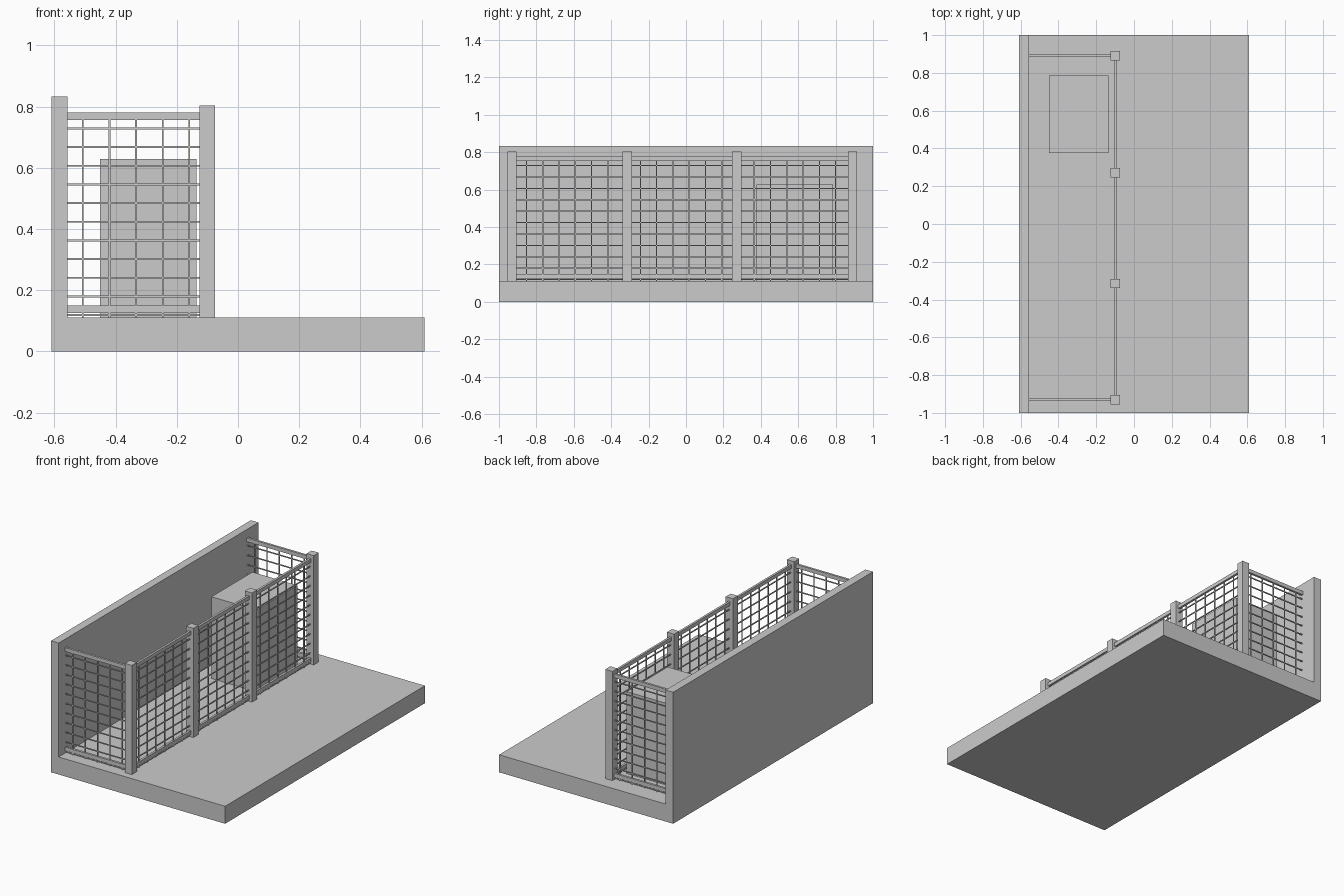
import bpy, bmesh

if "Cube" in bpy.data.objects:
    bpy.data.objects.remove(bpy.data.objects["Cube"])

def add_box(bm, x0, x1, y0, y1, z0, z1):
    v = [bm.verts.new((x, y, z)) for x in (x0, x1) for y in (y0, y1) for z in (z0, z1)]
    for f in ((0, 1, 3, 2), (4, 6, 7, 5), (0, 4, 5, 1), (2, 3, 7, 6), (0, 2, 6, 4), (1, 5, 7, 3)):
        bm.faces.new([v[i] for i in f])

def finish(name, bm):
    bmesh.ops.recalc_face_normals(bm, faces=bm.faces)
    me = bpy.data.meshes.new(name)
    bm.to_mesh(me)
    bm.free()
    ob = bpy.data.objects.new(name, me)
    bpy.context.collection.objects.link(ob)

def boxes(name, items):
    bm = bmesh.new()
    for b in items:
        add_box(bm, *b)
    finish(name, bm)

FLOOR, WALL_X, POST_X = 0.111, -0.557, -0.10
POSTS = [-0.93, -0.315, 0.272, 0.89]
P, W = 0.025, 0.003          # half post width, half wire width
ENDS = (POSTS[0], POSTS[-1])

# floor slab and back wall as one L-shaped profile
bm = bmesh.new()
profile = [(-0.61, 0), (0.61, 0), (0.61, FLOOR), (WALL_X, FLOOR), (WALL_X, 0.833), (-0.61, 0.833)]
face = bm.faces.new([bm.verts.new((x, -1, z)) for x, z in profile])
ext = bmesh.ops.extrude_face_region(bm, geom=[face])
bmesh.ops.translate(bm, vec=(0, 2, 0),
                    verts=[g for g in ext["geom"] if isinstance(g, bmesh.types.BMVert)])
finish("floor_and_wall", bm)

# storage block inside the pen
boxes("storage_block", [(-0.45, -0.135, 0.377, 0.787, FLOOR, 0.629)])

# fence posts
boxes("fence_posts", [(POST_X - P, POST_X + P, y - P, y + P, FLOOR, 0.803) for y in POSTS])

# top and bottom rails
rails = []
for z0, z1 in ((0.126, 0.15), (0.756, 0.78)):
    for y in ENDS:
        rails.append((WALL_X, POST_X - P, y - 0.007, y + 0.007, z0, z1))
    for a, b in zip(POSTS, POSTS[1:]):
        rails.append((POST_X - 0.007, POST_X + 0.007, a + P, b - P, z0, z1))
boxes("fence_rails", rails)

# wire mesh
wires = []
for k in range(11):
    z = 0.119 + 0.061 * k
    for y in ENDS:
        wires.append((WALL_X, POST_X - P, y - W, y + W, z - W, z + W))
    for a, b in zip(POSTS, POSTS[1:]):
        wires.append((POST_X - W, POST_X + W, a + P, b - P, z - W, z + W))
for y in ENDS:
    for k in range(5):
        x = -0.507 + 0.087 * k
        wires.append((x - W, x + W, y - W, y + W, FLOOR, 0.757))
for k in range(20):
    y = -0.853 + 0.087 * k
    if all(abs(y - p) > P + W for p in POSTS):
        wires.append((POST_X - W, POST_X + W, y - W, y + W, FLOOR, 0.757))
boxes("fence_wires", wires)
